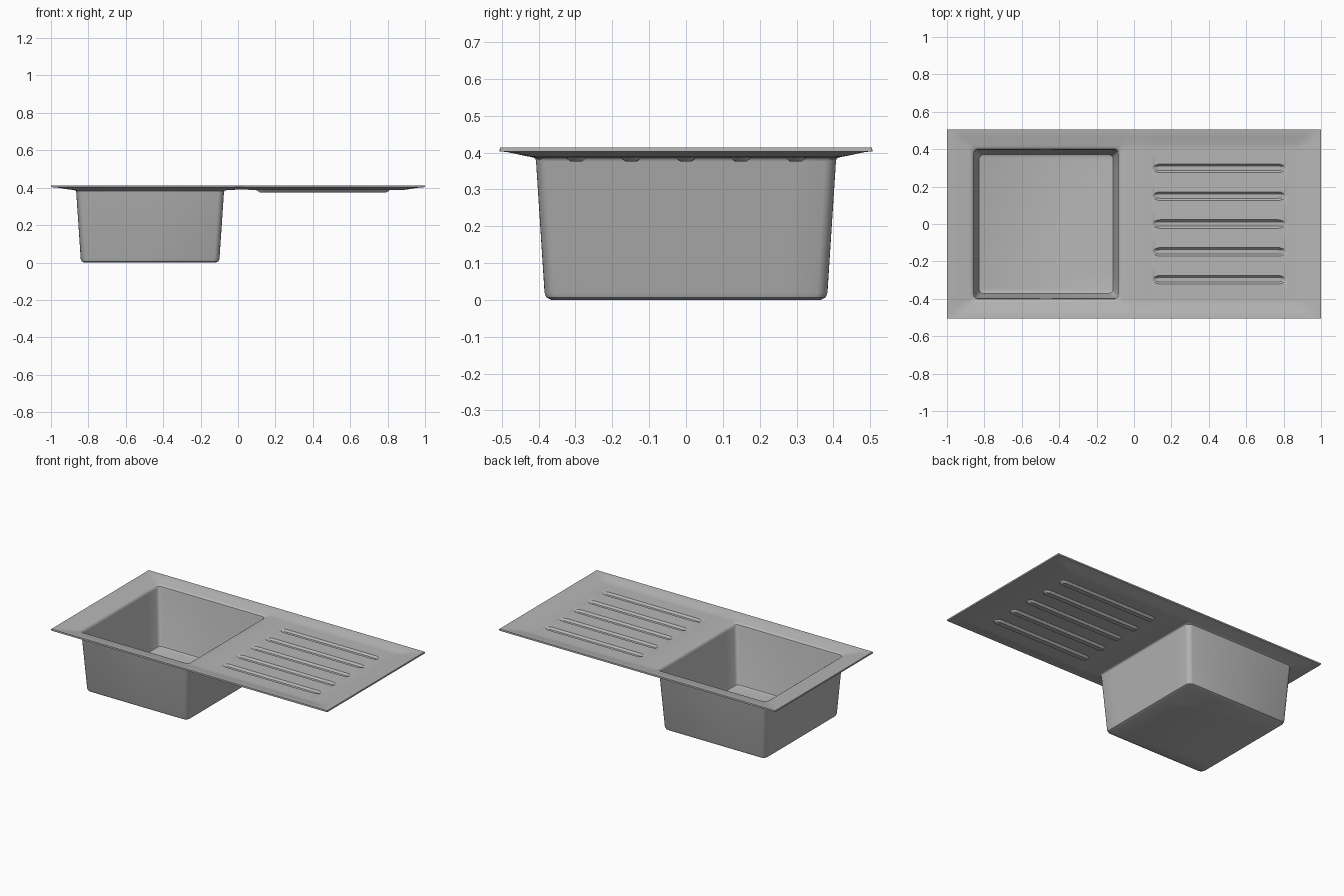
import bpy, bmesh
from mathutils import Vector

if "Cube" in bpy.data.objects:
    bpy.data.objects.remove(bpy.data.objects["Cube"], do_unlink=True)

steel = bpy.data.materials.new("brushed_steel")
steel.use_nodes = True
grey = (0.47, 0.47, 0.47, 1)
steel.diffuse_color = grey
steel.node_tree.nodes["Principled BSDF"].inputs["Base Color"].default_value = grey

HALF_X, HALF_Y, TOP = 1.0, 0.505, 0.413
BOWL_X, HOLE_X, HOLE_Y = -0.47, 0.41, 0.42
GROOVE_START, GROOVE_END, GROOVE_DEPTH = 0.10, 0.81, 0.012
GROOVES = [i * 0.149 for i in range(-2, 3)]


def smooth(t):
    t = max(0.0, min(1.0, t))
    return t * t * (3 - 2 * t)


def end_distance(x):
    return min(x - GROOVE_START, GROOVE_END - x)


def groove_half_width(x):
    t = max(0.0, min(1.0, end_distance(x) / 0.04))
    return 0.008 + 0.015 * (1 - (1 - t) ** 2)


def plate_height(x, y, groove):
    # Dished plate: high at the rim, slightly raised between bowl and drainer
    edge = min((HALF_X - abs(x)) / 0.14, (HALF_Y - abs(y)) / 0.10)
    divider = 0.004 * max(0.0, 1 - abs(x - 0.02) / 0.08)
    z = TOP - (0.016 - divider) * smooth(edge)
    return z - GROOVE_DEPTH * groove * smooth(end_distance(x) / 0.02)


# Grid lines, denser at the rim, bowl corners and groove ends
corner = (0, 0.006, 0.013, 0.022)
xs = [-1, -0.975, -0.95, -0.925, -0.9]
xs += [BOWL_X - HOLE_X + c for c in corner] + [BOWL_X]
xs += [BOWL_X + HOLE_X - c for c in reversed(corner)]
xs += [-0.03, 0.02, 0.06, 0.09]
groove_ends = (0, 0.005, 0.011, 0.02, 0.03, 0.042)
xs += [GROOVE_START + c for c in groove_ends] + [0.3, 0.455, 0.6]
xs += [GROOVE_END - c for c in reversed(groove_ends)]
xs += [0.83, 0.86, 0.89, 0.92, 0.95, 0.975, 1]

# Each row is (centre y, share of the groove width, groove depth share)
rim_rows = [HALF_Y, 0.485, 0.465, 0.445] + [HOLE_Y - c for c in corner]
rows = [(-y, 0, 0) for y in rim_rows]
for y in GROOVES:
    rows += [(y, t, d) for t, d in
             ((-1, 0), (-0.8, 0.5), (-0.5, 1), (0.5, 1), (0.8, 0.5), (1, 0))]
    if y < GROOVES[-1]:
        rows.append((y + 0.0745, 0, 0))
rows += [(y, 0, 0) for y in reversed(rim_rows)]

# Rim plate with drainer grooves
bm = bmesh.new()
grid = []
for cy, t, depth in rows:
    line = []
    for x in xs:
        y = cy + t * groove_half_width(x)
        line.append(bm.verts.new((x, y, plate_height(x, y, depth))))
    grid.append(line)
for a, b in zip(grid, grid[1:]):
    for i in range(len(xs) - 1):
        mid = (a[i].co + b[i + 1].co) / 2
        if abs(mid.x - BOWL_X) > HOLE_X or abs(mid.y) > HOLE_Y:
            bm.faces.new((a[i], a[i + 1], b[i + 1], b[i]))
bmesh.ops.delete(bm, geom=[v for v in bm.verts if not v.link_faces], context='VERTS')

# Bowl: rings stepped down from the opening, as (half x, half y, z)
ring = [e for e in bm.edges if e.is_boundary and
        all(abs(v.co.x - BOWL_X) < HOLE_X + 0.001 and
            abs(v.co.y) < HOLE_Y + 0.001 for v in e.verts)]
old_x, old_y, radius = HOLE_X, HOLE_Y, 0.024
start = {v: v.co.copy() for e in ring for v in e.verts}
for hx, hy, z in ((0.397, 0.408, 0.395), (0.389, 0.400, 0.389), (0.385, 0.397, 0.378),
                  (0.361, 0.374, 0.022), (0.358, 0.371, 0.014), (0.350, 0.363, 0.010)):
    new = bmesh.ops.extrude_edge_only(bm, edges=ring)["geom"]
    ring = [g for g in new if isinstance(g, bmesh.types.BMEdge) and g.is_boundary]
    for v in {v for e in ring for v in e.verts}:
        p = Vector(((v.co.x - BOWL_X) * hx / old_x, v.co.y * hy / old_y))
        core = Vector((max(radius - hx, min(hx - radius, p.x)),
                       max(radius - hy, min(hy - radius, p.y))))
        out = p - core
        if out.length > 0:
            p = core + out.normalized() * radius
        v.co = (BOWL_X + p.x, p.y, z)
    old_x, old_y = hx, hy
bmesh.ops.contextual_create(bm, geom=ring)
bmesh.ops.recalc_face_normals(bm, faces=bm.faces)
bm.normal_update()
if max(bm.faces, key=lambda f: f.calc_center_median().x).normal.z < 0:
    bmesh.ops.reverse_faces(bm, faces=bm.faces)

mesh = bpy.data.meshes.new("sink_body")
bm.to_mesh(mesh)
bm.free()
mesh.materials.append(steel)
sink = bpy.data.objects.new("sink_body", mesh)
bpy.context.collection.objects.link(sink)

# Sheet thickness and shading
bpy.ops.object.select_all(action='DESELECT')
sink.select_set(True)
bpy.context.view_layer.objects.active = sink
thick = sink.modifiers.new("sheet_thickness", 'SOLIDIFY')
thick.thickness = 0.01
thick.offset = -1
thick.use_even_offset = True
bpy.ops.object.modifier_apply(modifier=thick.name)
bpy.ops.object.shade_smooth_by_angle(angle=0.6)
